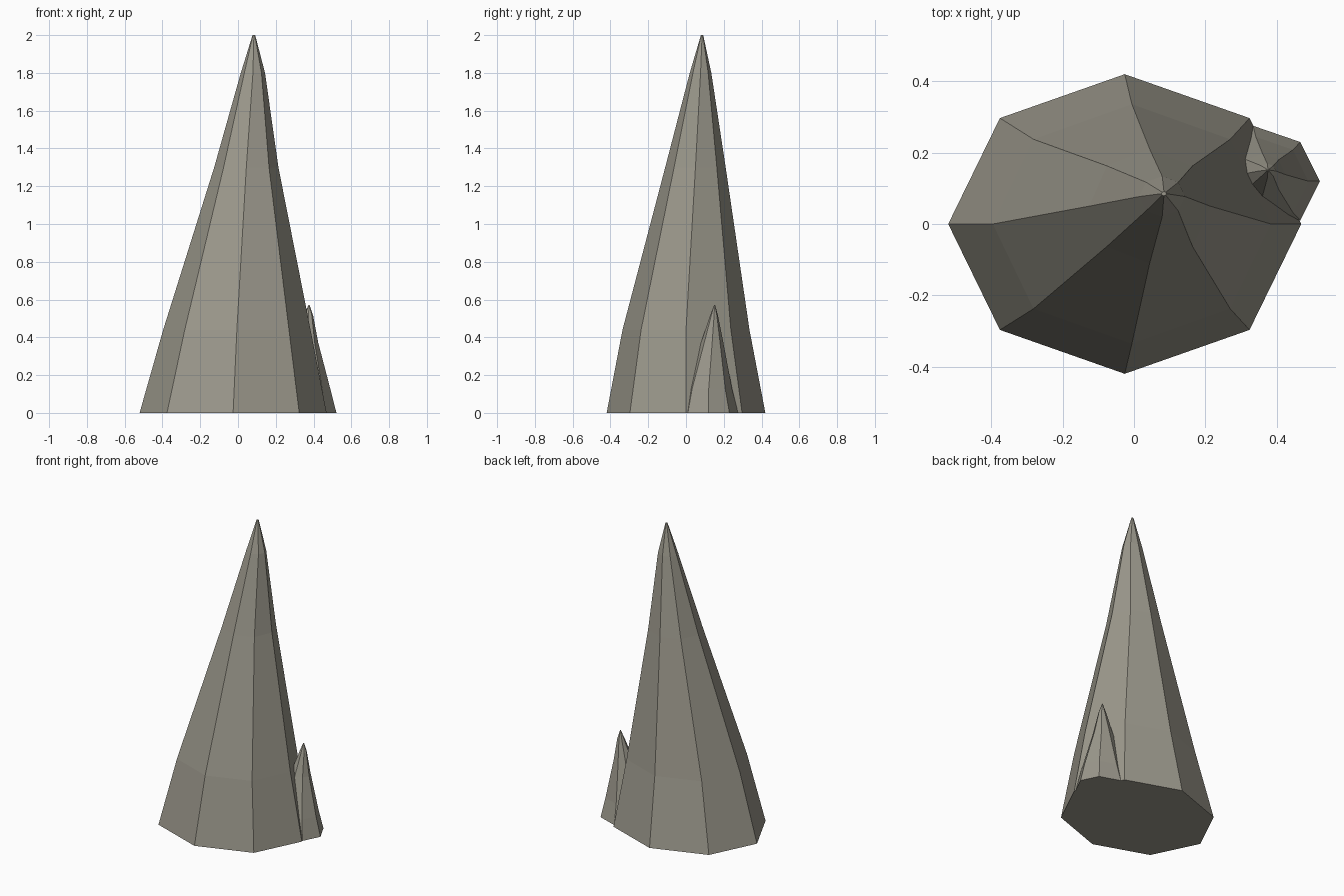
import bpy, bmesh, math

if "Cube" in bpy.data.objects:
    bpy.data.objects.remove(bpy.data.objects["Cube"])

stone = bpy.data.materials.new("grey stone")
stone.diffuse_color = (0.33, 0.315, 0.262, 1)
stone.use_nodes = True
stone.node_tree.nodes["Principled BSDF"].inputs["Base Color"].default_value = stone.diffuse_color

# Leaning profile: height, centre x, centre y, radius x, radius y
RINGS = [
    (0.00, 0.00, 0.000, 0.495, 0.420),
    (0.44, 0.02, 0.000, 0.390, 0.336),
    (1.30, 0.07, 0.050, 0.170, 0.160),
    (1.80, 0.105, 0.077, 0.064, 0.057),
    (2.00, 0.11, 0.085, 0.007, 0.006),
]
SIDES = 8


def spike(name, x, y, sx, sy, sz):
    """Eight-sided leaning spire lofted through the rings, capped both ends."""
    bm = bmesh.new()
    loops = []
    for z, cx, cy, rx, ry in RINGS:
        loop = []
        for i in range(SIDES):
            a = 2 * math.pi * i / SIDES
            loop.append(bm.verts.new((x + sx * (cx + rx * math.cos(a)),
                                      y + sy * (cy + ry * math.sin(a)), sz * z)))
        loops.append(loop)
    for low, high in zip(loops, loops[1:]):
        for i in range(SIDES):
            j = (i + 1) % SIDES
            bm.faces.new((low[i], low[j], high[j], high[i]))
    bm.faces.new(loops[0][::-1])
    bm.faces.new(loops[-1])
    mesh = bpy.data.meshes.new(name)
    bm.to_mesh(mesh)
    bm.free()
    mesh.materials.append(stone)
    bpy.context.collection.objects.link(bpy.data.objects.new(name, mesh))


# Main spire and the small one growing from its side
spike("large_spire", -0.026, 0.0, 1, 1, 1)
spike("small_spire", 0.334, 0.12, 0.378, 0.37, 0.286)
